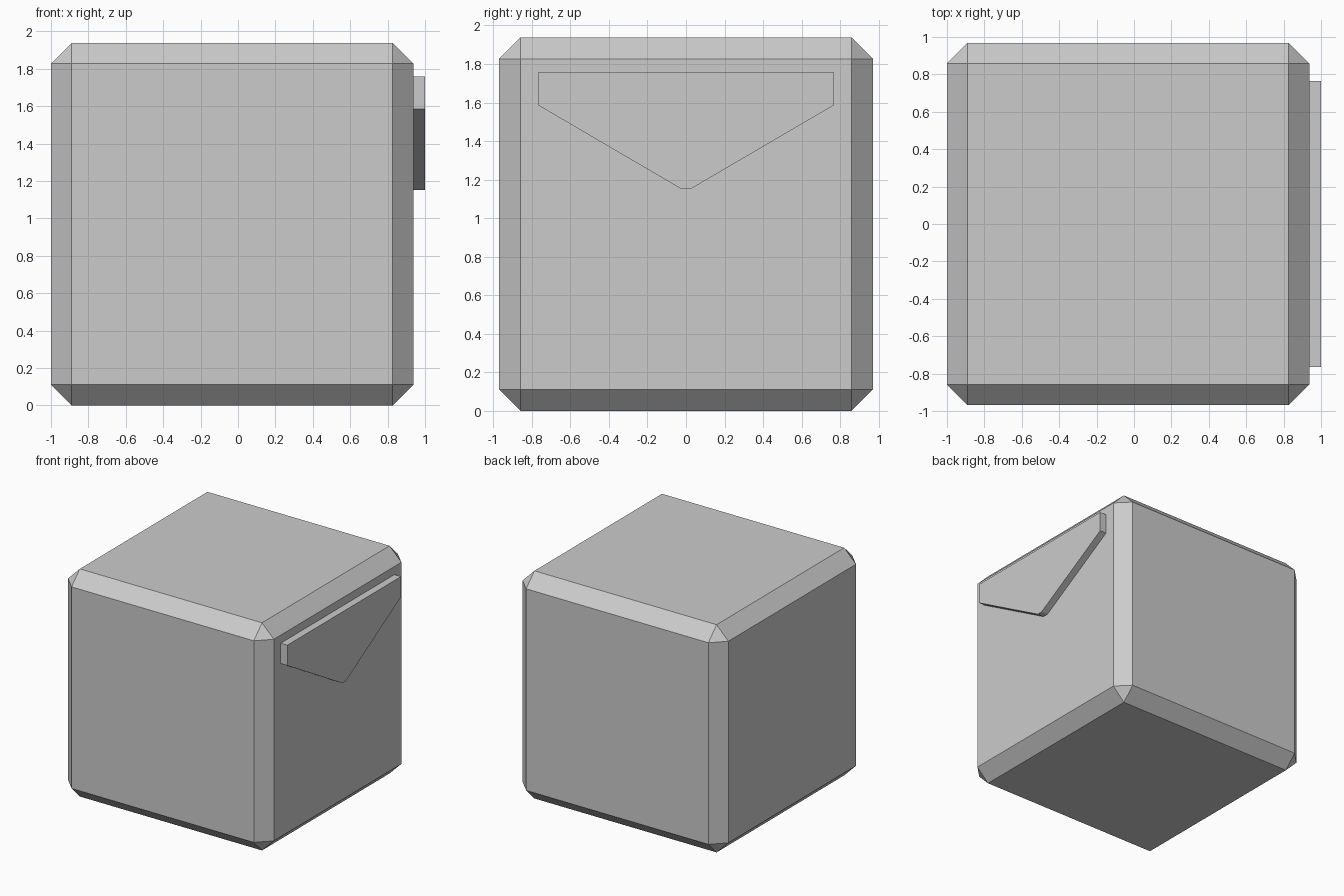
import bpy, bmesh

if "Cube" in bpy.data.objects:
    bpy.data.objects.remove(bpy.data.objects["Cube"])


def make_object(name, bm):
    bmesh.ops.recalc_face_normals(bm, faces=bm.faces)
    mesh = bpy.data.meshes.new(name)
    bm.to_mesh(mesh)
    bm.free()
    obj = bpy.data.objects.new(name, mesh)
    bpy.context.collection.objects.link(obj)
    return obj


SIZE = 1.938
CHAMFER = 0.111
FACE_X = -1 + SIZE

# Chamfered cube body
bm = bmesh.new()
bmesh.ops.create_cube(bm, size=SIZE)
bmesh.ops.translate(bm, verts=bm.verts, vec=(-1 + SIZE / 2, 0, SIZE / 2))
bmesh.ops.bevel(bm, geom=bm.edges[:], offset=CHAMFER, offset_type='OFFSET',
                segments=1, profile=0.5, affect='EDGES')
make_object("body", bm)

# Pointed flap on the right side: half outline (y, z), mirrored across y
half = [(0.765, 1.758), (0.765, 1.585), (0.025, 1.152)]
outline = half + [(-y, z) for y, z in reversed(half)]
bm = bmesh.new()
face = bm.faces.new([bm.verts.new((FACE_X - 0.004, y, z)) for y, z in outline])
ext = bmesh.ops.extrude_face_region(bm, geom=[face], use_keep_orig=True)
verts = [g for g in ext["geom"] if isinstance(g, bmesh.types.BMVert)]
bmesh.ops.translate(bm, verts=verts, vec=(1 - FACE_X + 0.004, 0, 0))
make_object("flap", bm)
